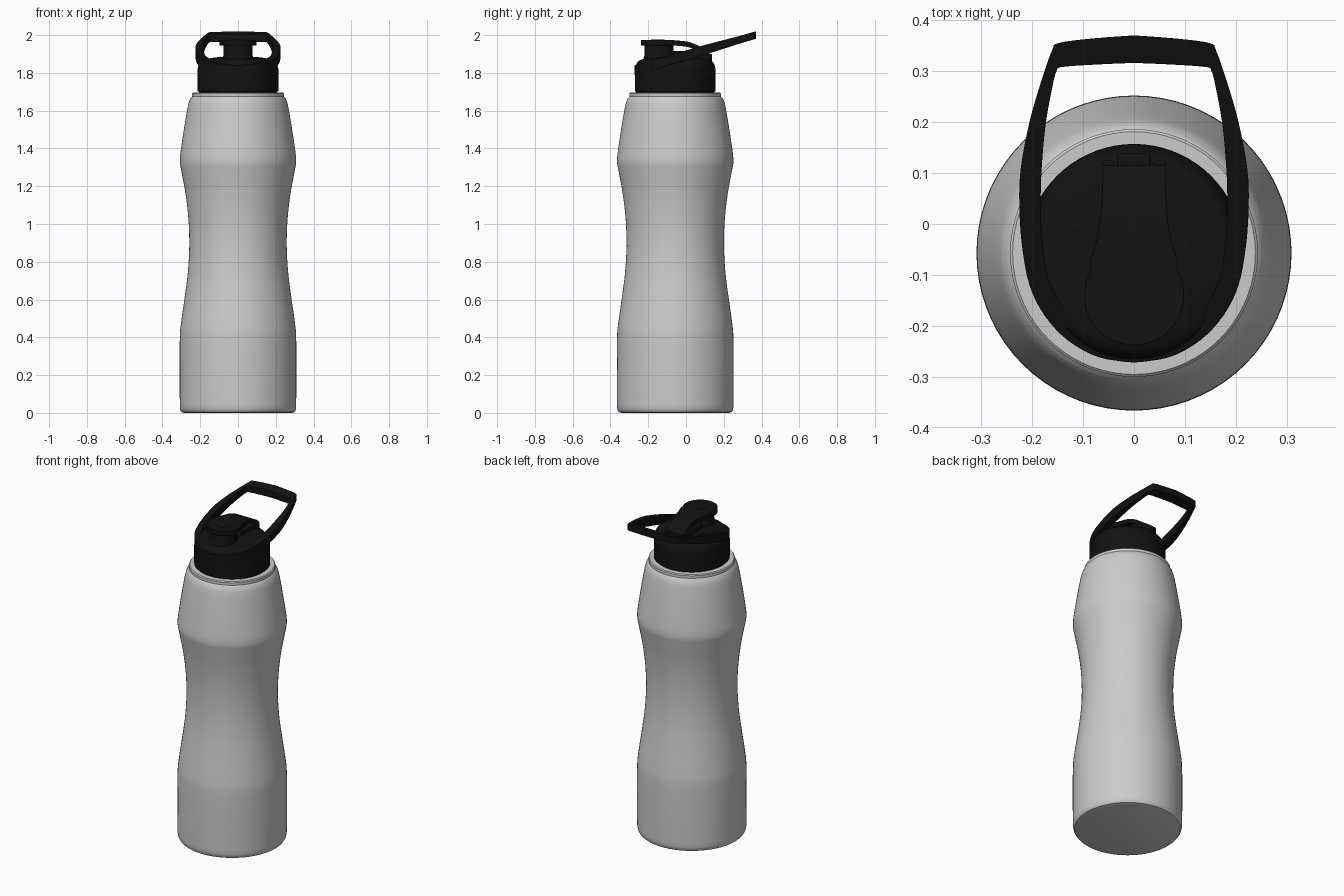
import bpy, bmesh, math

if "Cube" in bpy.data.objects:
    bpy.data.objects.remove(bpy.data.objects["Cube"])

CY = -0.057          # axis of the bottle in y
black = bpy.data.materials.new("black_plastic")
black.diffuse_color = (0.006, 0.006, 0.006, 1)
black.use_nodes = True
black.node_tree.nodes["Principled BSDF"].inputs["Base Color"].default_value = black.diffuse_color


def smooth(pts, n=5):
    """Catmull-Rom interpolation through an open list of points."""
    p = [pts[0]] + list(pts) + [pts[-1]]
    out = []
    for i in range(1, len(p) - 2):
        for k in range(n):
            t = k / n
            out.append(tuple(
                0.5 * (2 * b + (c - a) * t + (2 * a - 5 * b + 4 * c - d) * t * t
                       + (3 * b - a - 3 * c + d) * t ** 3)
                for a, b, c, d in zip(p[i - 1], p[i], p[i + 1], p[i + 2])))
    return out + [tuple(pts[-1])]


def make(name, verts, faces, mat=None, bevel=0, angle=35):
    me = bpy.data.meshes.new(name)
    me.from_pydata(verts, [], faces)
    bm = bmesh.new()
    bm.from_mesh(me)
    bmesh.ops.remove_doubles(bm, verts=bm.verts, dist=1e-5)
    bmesh.ops.recalc_face_normals(bm, faces=bm.faces)
    bm.to_mesh(me)
    bm.free()
    ob = bpy.data.objects.new(name, me)
    bpy.context.collection.objects.link(ob)
    if mat:
        me.materials.append(mat)
    if bevel:
        m = ob.modifiers.new("bevel", 'BEVEL')
        m.width, m.segments, m.limit_method = bevel, 3, 'ANGLE'
        m.angle_limit = math.radians(40)
    bpy.ops.object.select_all(action='DESELECT')
    ob.select_set(True)
    bpy.context.view_layer.objects.active = ob
    bpy.ops.object.shade_smooth_by_angle(angle=math.radians(angle))
    return ob


def revolve(name, prof, cy=CY, mat=None, n=72):
    """Spin an (r, z) profile; its end rings are capped."""
    verts = [(r * math.cos(2 * math.pi * k / n), cy + r * math.sin(2 * math.pi * k / n), z)
             for r, z in prof for k in range(n)]
    faces = [(i * n + k, i * n + (k + 1) % n, (i + 1) * n + (k + 1) % n, (i + 1) * n + k)
             for i in range(len(prof) - 1) for k in range(n)]
    last = (len(prof) - 1) * n
    faces += [tuple(range(n)), tuple(range(last, last + n))]
    return make(name, verts, faces, mat)


def sweep(name, rings, closed, mat, bevel):
    """Skin four-cornered sections, closed into a loop or capped."""
    n = len(rings)
    verts = [v for r in rings for v in r]
    faces = [(i * 4 + k, i * 4 + (k + 1) % 4, (i + 1) % n * 4 + (k + 1) % 4, (i + 1) % n * 4 + k)
             for i in range(n if closed else n - 1) for k in range(4)]
    if not closed:
        faces += [(0, 1, 2, 3), tuple(range(4 * n - 4, 4 * n))]
    return make(name, verts, faces, mat, bevel)


def box(name, x, y0, y1, z0, z1, bevel=0.006):
    return sweep(name, [[(-x, y, z0), (x, y, z0), (x, y, z1), (-x, y, z1)] for y in (y0, y1)],
                 False, black, bevel)


# Bottle: straight base, waisted grip, tapered shoulder, stepped rim
side = smooth([(0.308, 0.03), (0.309, 0.2), (0.308, 0.40), (0.301, 0.48), (0.284, 0.60),
               (0.266, 0.74), (0.258, 0.88), (0.262, 1.02), (0.278, 1.16), (0.300, 1.28),
               (0.308, 1.33), (0.303, 1.39), (0.285, 1.51), (0.270, 1.60), (0.260, 1.645),
               (0.249, 1.668)])
revolve("bottle_body", [(0.285, 0.0), (0.298, 0.004), (0.305, 0.014)] + side +
        [(0.243, 1.674), (0.243, 1.690), (0.238, 1.695), (0.20, 1.695)])

# Lid: collar with domed top
revolve("lid", [(0.207, 1.68), (0.207, 1.70), (0.214, 1.702), (0.214, 1.81)] +
        smooth([(0.213, 1.825), (0.205, 1.848), (0.185, 1.868), (0.12, 1.882), (0.03, 1.886)], 4),
        mat=black)

# Carry handle: tilted loop, half outline (outer x, y, inner x, y) mirrored
half = smooth([(0, -.272, 0, -.235), (.07, -.261, .06, -.225), (.13, -.228, .11, -.195),
               (.175, -.18, .145, -.155), (.205, -.12, .17, -.10), (.220, -.04, .180, -.03),
               (.225, .04, .183, .04), (.222, .11, .181, .11), (.205, .20, .174, .19),
               (.182, .28, .162, .26), (.161, .34, .152, .300), (.148, .355, .140, .308),
               (.08, .364, .07, .313), (0, .37, 0, .316)], 4)
loop = half + [(-a, b, -c, d) for a, b, c, d in half[-2:0:-1]]


def handle_z(y):
    return 1.893 + 0.29 * y


rings = []
for ox, oy, ix, iy in loop:
    t = 0.026 if oy < 0.1 else 0.026 - 0.006 * min(1, (oy - 0.1) / 0.2)
    rings.append([(ox, oy, handle_z(oy) - t), (ix, iy, handle_z(iy) - t),
                  (ix, iy, handle_z(iy) + t), (ox, oy, handle_z(oy) + t)])
sweep("carry_handle", rings, True, black, 0.008)

# Drinking spout under the flip cap
revolve("spout", [(0.085, 1.87), (0.078, 1.89), (0.076, 1.95)], -0.143, black, 48)

# Flip cap: round head narrowing into an arm that bends down to the hinge
head = [(-0.14 - 0.098 * math.cos(a), max(0.098 * math.sin(a), 0.006), 1.974)
        for a in (math.radians(d) for d in range(0, 121, 8))]
arm = smooth([(-.075, .087, 1.974), (-.03, .073, 1.970), (.01, .066, 1.965),
              (.05, .063, 1.951), (.09, .062, 1.930), (.115, .062, 1.912)], 3)
sweep("flip_cap", [[(-w, y, z - .028), (w, y, z - .028), (w, y, z), (-w, y, z)]
                   for y, w, z in head + arm], False, black, 0.004)
revolve("cap_thumb_dimple", [(0.036, 1.970), (0.036, 1.976), (0.030, 1.977)], -0.15, black, 32)

# Hinge: pedestal, side cheeks and latch
box("hinge_pedestal", 0.062, -0.07, 0.085, 1.86, 1.915)
for s in (-1, 1):
    cheek = box("hinge_cheek_" + ("left" if s < 0 else "right"), 0.012, 0.06, 0.125, 1.84, 1.905)
    cheek.location.x = 0.05 * s
box("hinge_latch", 0.033, 0.08, 0.138, 1.855, 1.90)
